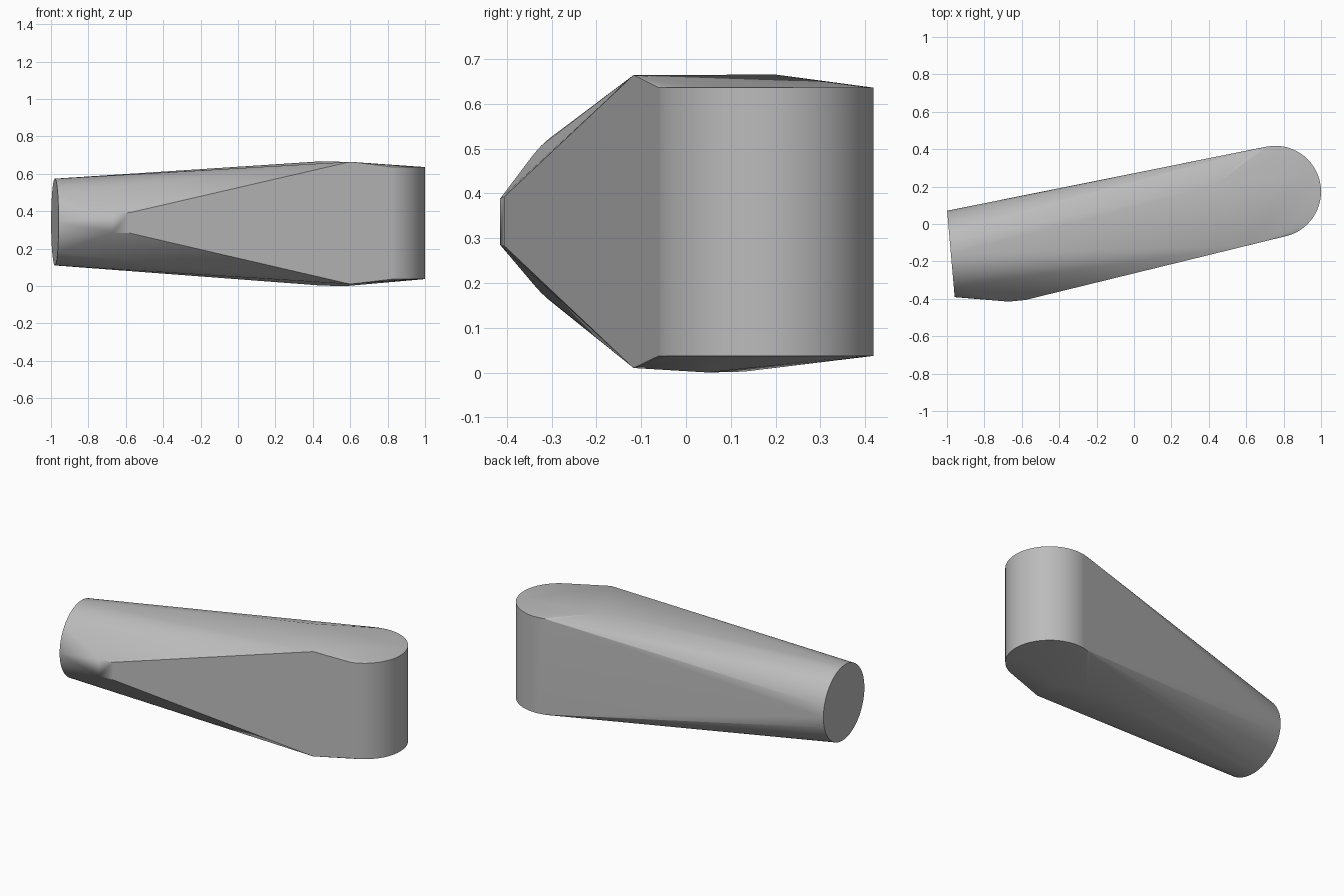
import bpy, bmesh, math
from mathutils import Vector

cube = bpy.data.objects.get("Cube")
if cube:
    bpy.data.objects.remove(cube, do_unlink=True)

grey = bpy.data.materials.new("plain grey")
grey.use_nodes = True
colour = (0.5, 0.5, 0.5, 1)
grey.diffuse_color = colour
grey.node_tree.nodes["Principled BSDF"].inputs["Base Color"].default_value = colour

bm = bmesh.new()


def ring(centre, across, up, radius, count=64):
    """Add a ring of points in the plane of two unit vectors."""
    for i in range(count):
        a = math.tau * i / count
        bm.verts.new(centre + radius * (across * math.cos(a) + up * math.sin(a)))


X, Y, Z = Vector((1, 0, 0)), Vector((0, 1, 0)), Vector((0, 0, 1))

# Round tilted end of the arm
ring(Vector((-0.979, -0.16, 0.342)), Vector((-0.087, 0.996, 0)), Z, 0.232)

# Upright rounded end, lower and upper rims
for height in (0.037, 0.636):
    ring(Vector((0.755, 0.173, height)), X, Y, 0.245)

# Corners of the flat front, and the crowns of the top and bottom
corners = [
    (-0.58, -0.406, 0.283), (-0.58, -0.406, 0.392),
    (-0.67, -0.415, 0.285), (-0.67, -0.415, 0.388),
    (0.6, -0.117, 0.01), (0.6, -0.117, 0.664),
    (0.42, 0.2, 0.665), (0.45, 0.13, 0.002), (0.58, 0.05, 0),
]
for corner in corners:
    bm.verts.new(corner)

# Stretch one skin over all the sections
result = bmesh.ops.convex_hull(bm, input=bm.verts[:])
inner = {v for v in result["geom_interior"] if isinstance(v, bmesh.types.BMVert)}
inner |= {v for v in bm.verts if not v.link_faces}
bmesh.ops.delete(bm, geom=list(inner), context="VERTS")
bmesh.ops.dissolve_limit(bm, angle_limit=math.radians(0.3),
                         verts=bm.verts[:], edges=bm.edges[:])
bmesh.ops.recalc_face_normals(bm, faces=bm.faces[:])

mesh = bpy.data.meshes.new("tapered_arm")
bm.to_mesh(mesh)
bm.free()
mesh.materials.append(grey)
arm = bpy.data.objects.new("tapered_arm", mesh)
bpy.context.collection.objects.link(arm)

# Smooth rounds, crisp creases, level flats
bpy.ops.object.select_all(action="DESELECT")
arm.select_set(True)
bpy.context.view_layer.objects.active = arm
bpy.ops.object.shade_smooth_by_angle(angle=math.radians(20))
weighted = arm.modifiers.new("Level flats", "WEIGHTED_NORMAL")
weighted.keep_sharp = True
